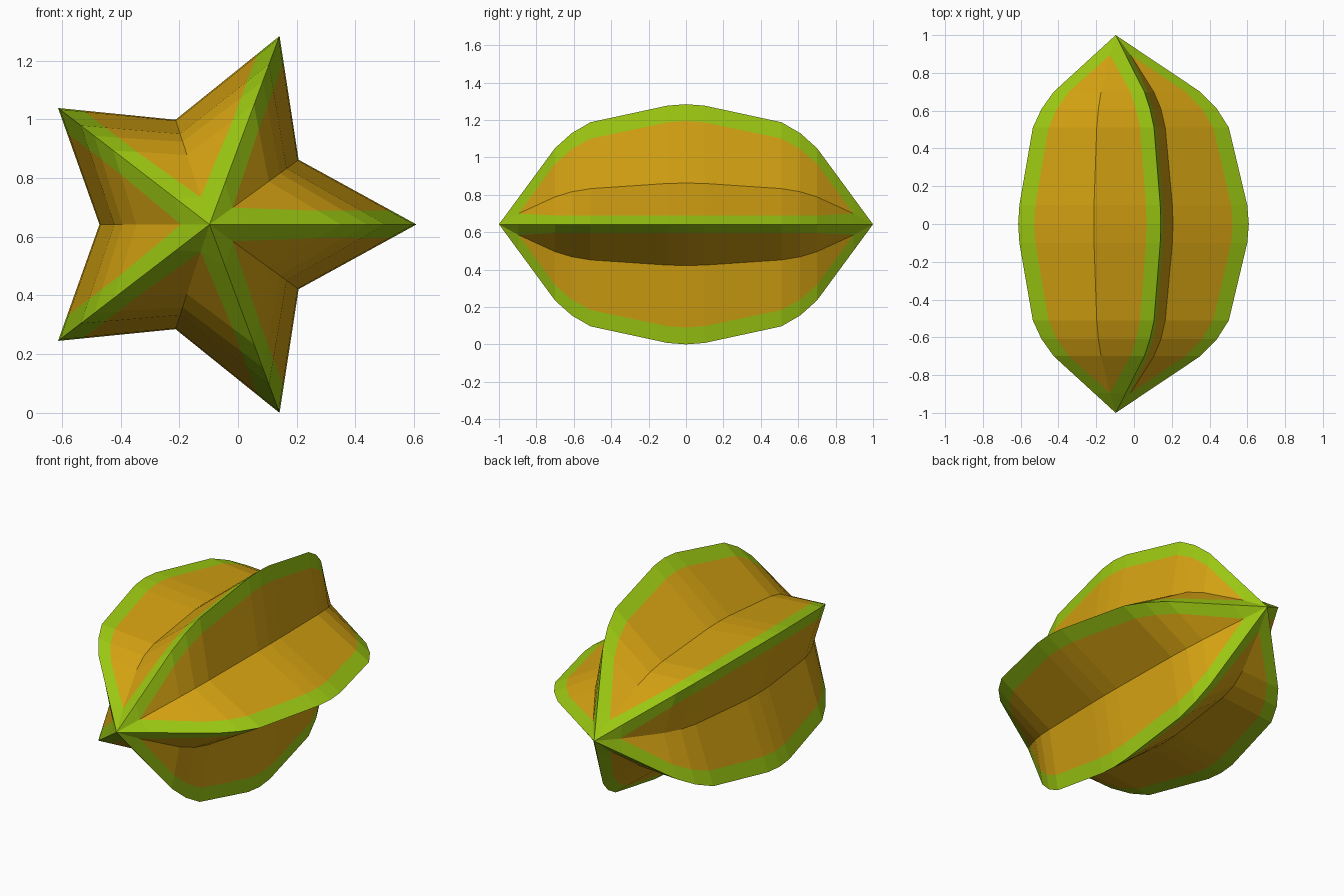
import bpy, bmesh, math
from mathutils import Vector

if "Cube" in bpy.data.objects:
    bpy.data.objects.remove(bpy.data.objects["Cube"])

AXIS = Vector((-0.097, 0.645))    # fruit axis (x, z), joins both end points
TIP_C = Vector((-0.067, 0.645))   # the ribs sit slightly off the axis
TIP_R, VALLEY_R, BAND = 0.675, 0.375, 0.047

# half lengthwise profile: y, rib scale, groove scale
half = [(0.0, 1.0, 1.0), (0.1, 0.988, 0.99), (0.51, 0.85, 0.865),
        (0.61, 0.76, 0.79), (0.70, 0.635, 0.665), (0.895, 0.222, 0.26)]
rings = [(-y, a, b) for y, a, b in half[:0:-1]] + half


def material(name, rgb):
    m = bpy.data.materials.new(name)
    m.diffuse_color = (*rgb, 1)
    m.use_nodes = True
    m.node_tree.nodes["Principled BSDF"].inputs["Base Color"].default_value = m.diffuse_color
    return m


def polar(r, deg):
    return Vector((math.cos(math.radians(deg)), math.sin(math.radians(deg)))) * r


def ring(bm, y, rib, groove, end):
    """20 points: rib, band edge, groove, band edge, for each of five arms."""
    tips = [(TIP_C + polar(TIP_R, 72 * i) - AXIS) * rib for i in range(5)]
    dips = [polar(VALLEY_R, 72 * i + 36) * groove for i in range(5)]
    t = 1.0 if end else BAND / (VALLEY_R * groove * math.sin(math.radians(36)))
    pts = []
    for i in range(5):
        a, d, b = tips[i], dips[i], tips[(i + 1) % 5]
        pts += [a, a.lerp(d, t), d, b.lerp(d, t)]
    return [bm.verts.new((AXIS.x + p.x, y, AXIS.y + p.y)) for p in pts]


bm = bmesh.new()
loops = [ring(bm, *r, end=abs(r[0]) > 0.8) for r in rings]

# skin: green along each rib, yellow in the grooves
for lo, hi in zip(loops, loops[1:]):
    for j in range(20):
        k = (j + 1) % 20
        f = bm.faces.new((lo[j], lo[k], hi[k], hi[j]))
        f.material_index = 1 if j % 4 in (0, 3) else 0

# pointed green ends
for loop, y in ((loops[0], -1), (loops[-1], 1)):
    pole = bm.verts.new((AXIS.x, y, AXIS.y))
    for j in range(20):
        f = bm.faces.new((loop[j], loop[(j + 1) % 20], pole))
        f.material_index = 1

bmesh.ops.remove_doubles(bm, verts=bm.verts, dist=0.0005)
bmesh.ops.recalc_face_normals(bm, faces=bm.faces)
# rest on the ground
low = min(v.co.z for v in bm.verts)
bmesh.ops.translate(bm, verts=bm.verts, vec=(0, 0, -low))

mesh = bpy.data.meshes.new("star_fruit")
bm.to_mesh(mesh)
bm.free()
mesh.materials.append(material("golden yellow", (0.66, 0.36, 0.006)))
mesh.materials.append(material("lime green", (0.33, 0.58, 0.006)))
bpy.context.collection.objects.link(bpy.data.objects.new("star_fruit", mesh))
